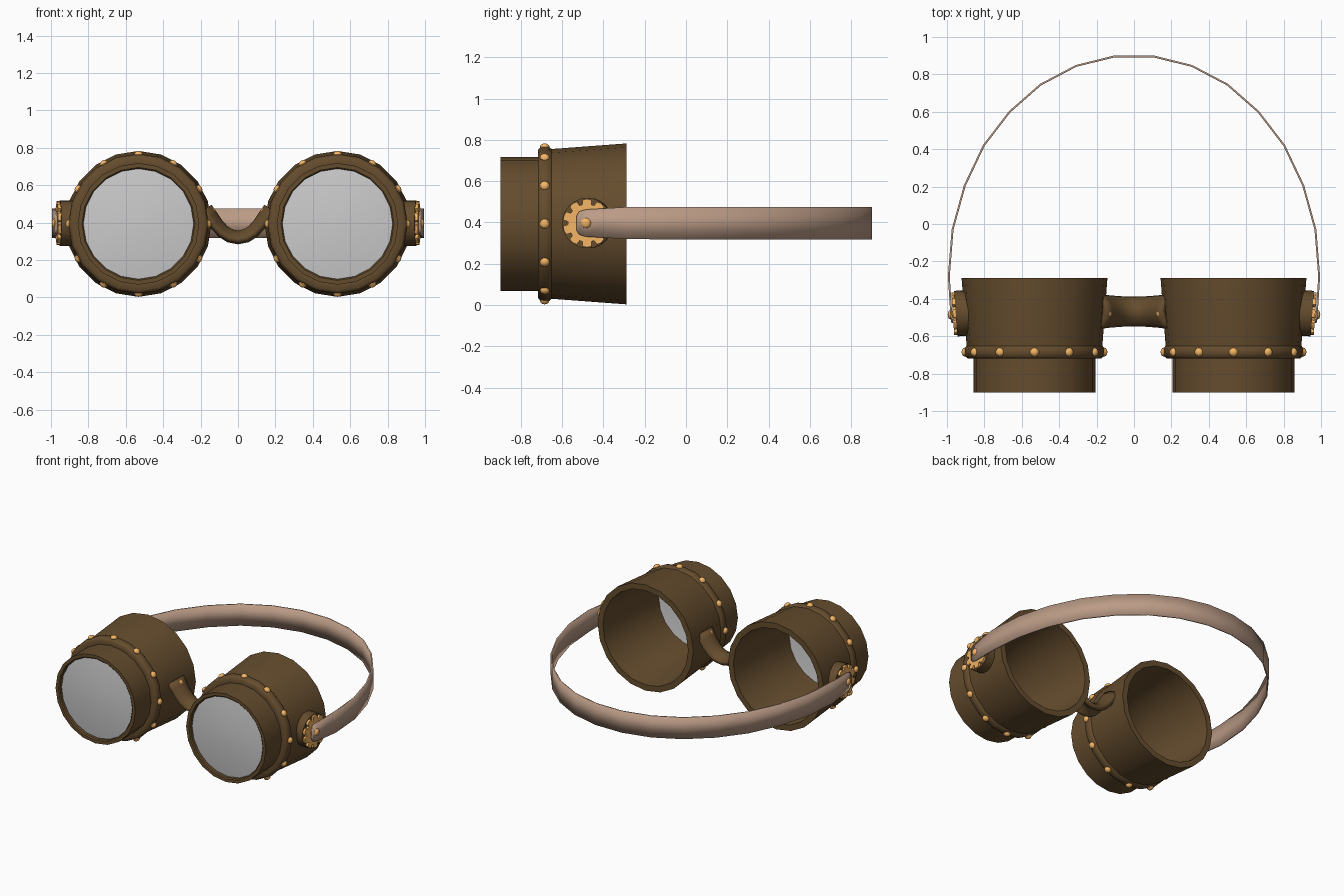
import bpy, bmesh
from math import sin, cos, pi, radians
from mathutils import Matrix, Vector

if "Cube" in bpy.data.objects:
    bpy.data.objects.remove(bpy.data.objects["Cube"])

CX, CZ, N = 0.532, 0.393, 20


def material(name, rgb):
    m = bpy.data.materials.new(name)
    m.diffuse_color = (*rgb, 1)
    m.use_nodes = True
    m.node_tree.nodes["Principled BSDF"].inputs["Base Color"].default_value = m.diffuse_color
    return m


LEATHER = material("dark_leather", (0.13, 0.073, 0.027))
STRAP = material("strap_leather", (0.50, 0.33, 0.24))
BRASS = material("brass", (0.90, 0.46, 0.13))


def finish(name, bm, mat=None, mirror=True, angle=35):
    bmesh.ops.recalc_face_normals(bm, faces=bm.faces)
    me = bpy.data.meshes.new(name)
    bm.to_mesh(me)
    bm.free()
    ob = bpy.data.objects.new(name, me)
    bpy.context.collection.objects.link(ob)
    if mat:
        me.materials.append(mat)
    bpy.ops.object.select_all(action='DESELECT')
    ob.select_set(True)
    bpy.context.view_layer.objects.active = ob
    bpy.ops.object.shade_smooth_by_angle(angle=radians(angle))
    if mirror:
        ob.modifiers.new("mirror", 'MIRROR').use_mirror_merge = False
    return ob


def lathe(profile):
    """Spin a closed loop of (radius, y) points round the eyepiece axis."""
    bm = bmesh.new()
    rings = []
    for r, y in profile:
        if r == 0:
            rings.append([bm.verts.new((CX, y, CZ))] * N)
        else:
            rings.append([bm.verts.new((CX + r * sin(2 * pi * i / N), y, CZ + r * cos(2 * pi * i / N)))
                          for i in range(N)])
    for a, b in zip(rings, rings[1:] + rings[:1]):
        for i in range(N):
            j = (i + 1) % N
            corners = list(dict.fromkeys((a[i], a[j], b[j], b[i])))
            if len(corners) > 2:
                bm.faces.new(corners)
    return bm


def rivet(bm, pos, normal, r=0.024, h=0.018):
    rot = Vector((0, 0, 1)).rotation_difference(Vector(normal)).to_matrix().to_4x4()
    bmesh.ops.create_uvsphere(bm, u_segments=10, v_segments=6, radius=1,
                              matrix=Matrix.Translation(pos) @ rot @ Matrix.Diagonal((r, r, h, 1)))


# Eyepiece cups: narrow front tube, flared back, hollow inside
finish("eyepiece_cup", lathe([(0.295, -0.893), (0.302, -0.90), (0.325, -0.90), (0.325, -0.70),
                              (0.358, -0.69), (0.363, -0.65), (0.390, -0.288), (0.348, -0.288),
                              (0.318, -0.66), (0.295, -0.86)]), LEATHER)

# Rounded band round each cup
finish("rivet_band", lathe([(0.325, -0.716), (0.358, -0.718), (0.370, -0.708), (0.375, -0.685),
                            (0.372, -0.662), (0.362, -0.650), (0.325, -0.652)]), LEATHER, angle=50)

# Slightly domed lenses
finish("lens", lathe([(0.300, -0.872), (0.2, -0.885), (0.06, -0.893), (0, -0.894),
                      (0, -0.884), (0.06, -0.883), (0.2, -0.875), (0.300, -0.862)]))

# Twelve rivets on each band
bm = bmesh.new()
for k in range(12):
    a = k * pi / 6
    d = Vector((sin(a), 0, cos(a)))
    rivet(bm, Vector((CX, -0.685, CZ)) + d * 0.372, d)
finish("band_rivets", bm, BRASS)

# Side hinge: frame tilted to lie on the flared cup
hinge = Matrix.Translation((0.935, -0.478, 0.397)) @ Matrix.Rotation(radians(-4), 4, 'Z') \
    @ Matrix.Rotation(pi / 2, 4, 'Y')
bm = bmesh.new()
bmesh.ops.create_cone(bm, cap_ends=True, segments=24, radius1=0.122, radius2=0.122, depth=0.07,
                      matrix=hinge @ Matrix.Translation((0, 0, -0.017)))
finish("hinge_base", bm, LEATHER)

# Brass gear with ten teeth
bm = bmesh.new()
outline = []
for k in range(10):
    for frac, r in ((-0.30, 0.114), (0, 0.118), (0.30, 0.114), (0.38, 0.092), (0.62, 0.092)):
        a = 2 * pi * (k + frac) / 10
        outline.append(bm.verts.new(hinge @ Vector((r * cos(a), r * sin(a), 0.012))))
face = bm.faces.new(outline)
new = bmesh.ops.extrude_face_region(bm, geom=[face])["geom"]
axis = hinge.to_3x3() @ Vector((0, 0, 1))
bmesh.ops.translate(bm, vec=axis * 0.022, verts=[v for v in new if isinstance(v, bmesh.types.BMVert)])
finish("hinge_gear", bm, BRASS)

# Head strap: (x, y, half height) along the right half, mirrored to the left
half = [(0.971, -0.530, 0.035), (0.973, -0.518, 0.056), (0.977, -0.485, 0.066), (0.990, -0.28, 0.078),
        (0.970, -0.03, 0.079), (0.905, 0.205, 0.079), (0.803, 0.42, 0.079), (0.665, 0.60, 0.079),
        (0.50, 0.745, 0.079), (0.31, 0.845, 0.079), (0.105, 0.896, 0.079)]
path = half + [(-x, y, h) for x, y, h in reversed(half)]
bm = bmesh.new()
cols = [[bm.verts.new((x, y, 0.397 + s * h)) for s in (-1, 1)] for x, y, h in path]
for a, b in zip(cols, cols[1:]):
    bm.faces.new((a[0], b[0], b[1], a[1]))
strap = finish("head_strap", bm, STRAP, mirror=False)
sol = strap.modifiers.new("thickness", 'SOLIDIFY')
sol.thickness, sol.offset = 0.01, 0

# Rivet pinning the strap to each hinge
bm = bmesh.new()
rivet(bm, (0.981, -0.485, 0.397), (1, 0, 0), 0.026, 0.015)
finish("strap_rivet", bm, BRASS)

# Nose bridge: sagging strip, arched across its width
spine = [(0.172, 0.475, 0.080), (0.145, 0.435, 0.077), (0.115, 0.390, 0.073), (0.080, 0.352, 0.070),
         (0.042, 0.328, 0.067), (0, 0.320, 0.066)]
spine += [(-x, z, w) for x, z, w in reversed(spine[:-1])]
bm = bmesh.new()
rows = []
for i, (x, z, w) in enumerate(spine):
    p, q = spine[max(i - 1, 0)], spine[min(i + 1, len(spine) - 1)]
    t = Vector((q[0] - p[0], 0, q[1] - p[1])).normalized()
    n = Vector((t.z, 0, -t.x))
    if n.z < 0:
        n = -n
    rows.append([bm.verts.new(Vector((x, -0.468 + s * w, z)) + n * (0.02 - 0.045 * s * s))
                 for s in (-1, -0.8, -0.4, 0, 0.4, 0.8, 1)])
for a, b in zip(rows, rows[1:]):
    for j in range(6):
        bm.faces.new((a[j], b[j], b[j + 1], a[j + 1]))
bridge = finish("nose_bridge", bm, LEATHER, mirror=False)
sol = bridge.modifiers.new("thickness", 'SOLIDIFY')
sol.thickness, sol.offset = 0.035, 0

# Rivets holding the bridge ends
bm = bmesh.new()
rivet(bm, (0.138, -0.475, 0.462), (-0.83, 0, 0.55), 0.025, 0.017)
finish("bridge_rivets", bm, BRASS)
